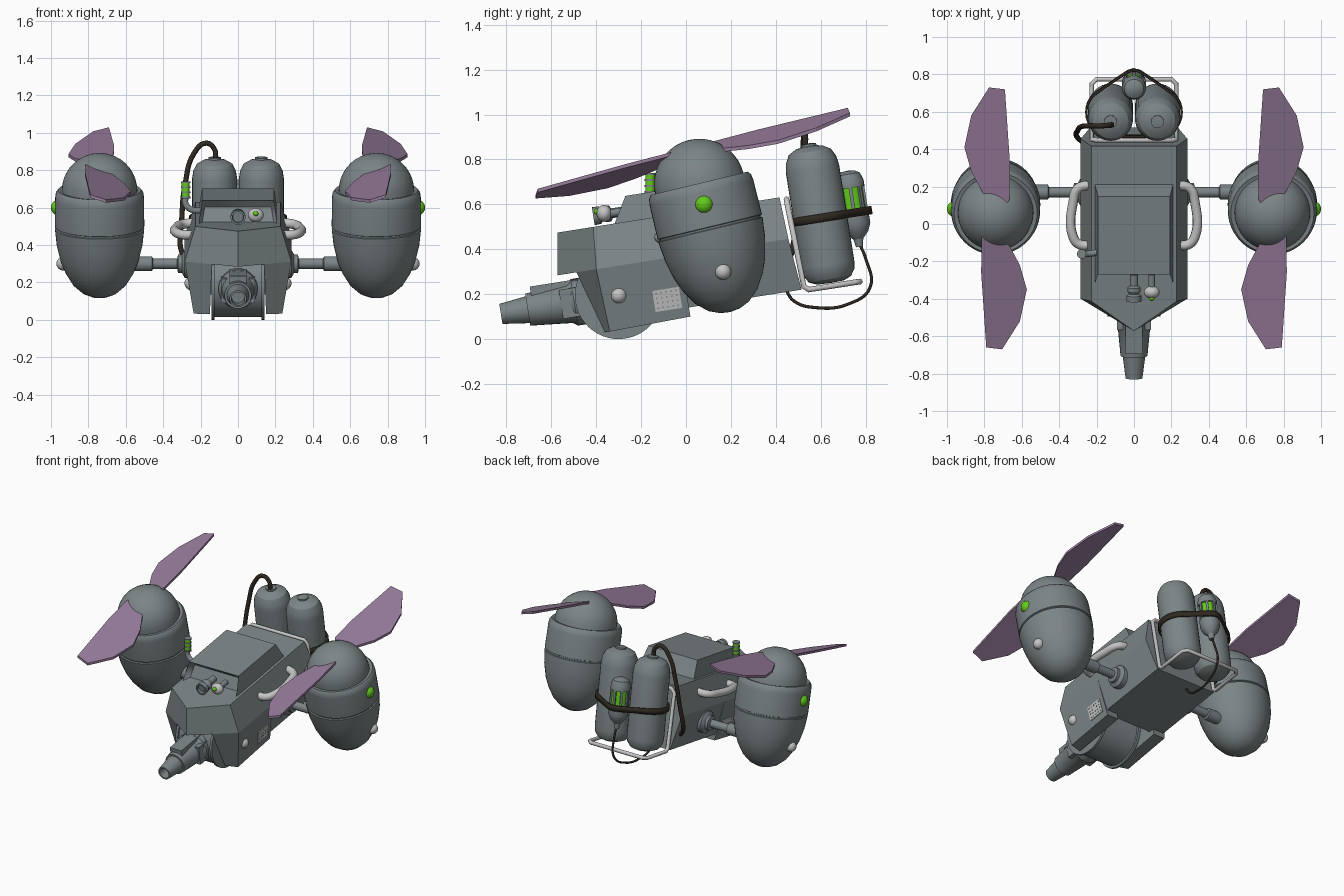
import bpy, bmesh, math
from mathutils import Matrix, Vector
from mathutils.geometry import convex_hull_2d

if "Cube" in bpy.data.objects:
    bpy.data.objects.remove(bpy.data.objects["Cube"])


def material(name, rgb):
    m = bpy.data.materials.new(name)
    m.diffuse_color = (*rgb, 1)
    m.use_nodes = True
    m.node_tree.nodes["Principled BSDF"].inputs["Base Color"].default_value = m.diffuse_color
    return m


GREY = material("steel grey", (0.20, 0.235, 0.24))
LIGHT = material("pale metal", (0.56, 0.55, 0.55))
PURPLE = material("blade purple", (0.31, 0.20, 0.33))
GREEN = material("glow green", (0.12, 0.60, 0.01))
DARK = material("dark rubber", (0.03, 0.022, 0.015))

T = Matrix.Rotation(math.radians(9), 4, 'X')      # nose-down fuselage frame
I = Matrix.Identity(4)


def move(x, y, z):
    return Matrix.Translation((x, y, z))


def rot(deg, axis):
    return Matrix.Rotation(math.radians(deg), 4, axis)


def finish(name, bm, mat, M, angle=35):
    bmesh.ops.remove_doubles(bm, verts=bm.verts, dist=1e-5)
    bmesh.ops.transform(bm, matrix=M, verts=bm.verts)
    bmesh.ops.recalc_face_normals(bm, faces=bm.faces)
    me = bpy.data.meshes.new(name)
    bm.to_mesh(me)
    bm.free()
    ob = bpy.data.objects.new(name, me)
    bpy.context.collection.objects.link(ob)
    me.materials.append(mat)
    bpy.ops.object.select_all(action='DESELECT')
    ob.select_set(True)
    bpy.context.view_layer.objects.active = ob
    bpy.ops.object.shade_smooth_by_angle(angle=math.radians(angle))
    return ob


def loft(name, loops, mat=GREY, M=I, caps=True, angle=10):
    """Join equal-length closed loops of points into a shell."""
    bm = bmesh.new()
    rings = [[bm.verts.new(p) for p in loop] for loop in loops]
    n = len(rings[0])
    for a, b in zip(rings, rings[1:]):
        for i in range(n):
            bm.faces.new((a[i], a[(i + 1) % n], b[(i + 1) % n], b[i]))
    if caps:
        bm.faces.new(rings[0])
        bm.faces.new(rings[-1])
    return finish(name, bm, mat, M, angle)


def revolve(name, profile, mat=GREY, M=I, segs=40):
    """Spin (radius, height) points around local z."""
    loops = [[(r * math.cos(2 * math.pi * i / segs), r * math.sin(2 * math.pi * i / segs), h)
              for i in range(segs)] for r, h in profile]
    return loft(name, loops, mat, M, caps=False, angle=32)


def rod(name, r, a, b, mat=GREY, M=I, segs=24):
    return revolve(name, [(0, a), (r, a), (r, b), (0, b)], mat, M, segs)


def ball(name, r, pos, mat, squash=(1, 1, 1)):
    bm = bmesh.new()
    bmesh.ops.create_uvsphere(bm, u_segments=20, v_segments=12, radius=r)
    return finish(name, bm, mat, move(*pos) @ Matrix.Diagonal((*squash, 1)), 60)


def box(name, c, s, mat=GREY, M=I):
    bm = bmesh.new()
    bmesh.ops.create_cube(bm, size=1)
    return finish(name, bm, mat, M @ move(*c) @ Matrix.Diagonal((*s, 1)))


def tube(name, pts, r, mat, M=I, cyclic=False, smooth=True):
    cu = bpy.data.curves.new(name, 'CURVE')
    cu.dimensions = '3D'
    cu.bevel_depth, cu.bevel_resolution, cu.use_fill_caps = r, 3, True
    cu.resolution_u = 6
    sp = cu.splines.new('BEZIER' if smooth else 'POLY')
    if smooth:
        sp.bezier_points.add(len(pts) - 1)
        for bp, p in zip(sp.bezier_points, pts):
            bp.co = M @ Vector(p)
            bp.handle_left_type = bp.handle_right_type = 'AUTO'
    else:
        sp.points.add(len(pts) - 1)
        for q, p in zip(sp.points, pts):
            q.co = (*(M @ Vector(p)), 1)
    sp.use_cyclic_u = cyclic
    ob = bpy.data.objects.new(name, cu)
    bpy.context.collection.objects.link(ob)
    cu.materials.append(mat)
    bpy.ops.object.select_all(action='DESELECT')
    ob.select_set(True)
    bpy.context.view_layer.objects.active = ob
    bpy.ops.object.convert(target='MESH')
    bpy.ops.object.shade_smooth_by_angle(angle=math.radians(50))


def sym(half, v):
    """Mirror a half outline (x, u) into a closed loop at height v."""
    return [(x, u, v) for x, u in half] + [(-x, u, v) for x, u in reversed(half) if x > 0]


# Fuselage: pointed hood, rear lower hull, canopy
loft("hood", [sym([(0, -.521), (.285, -.346), (.285, .52)], .37),
              sym([(0, -.491), (.228, -.33), (.228, .51)], .558)], M=T)
loft("rear_hull", [sym([(.235, 0), (.235, .543)], .137), sym([(.285, 0), (.285, .52)], .37)], M=T)
canopy = loft("canopy", [sym([(.21, -.235), (.21, .303)], .555), sym([(.192, -.167), (.192, .255)], .672)], M=T)
bm = bmesh.new()
bm.from_mesh(canopy.data)
front = min(bm.faces, key=lambda f: f.normal.y)
out = front.normal.copy()
bmesh.ops.inset_region(bm, faces=[front], thickness=.022)
bmesh.ops.translate(bm, verts=front.verts, vec=-out * .05)
bm.to_mesh(canopy.data)
bm.free()

# Visor camera and lamp
CAM = move(0, -.27, .57) @ T @ rot(90, 'X')
revolve("camera", [(0, 0), (.022, 0), (.022, .06), (.036, .07), (.036, .09), (.026, .105),
                   (.04, .115), (.04, .145), (.03, .145), (.028, .13), (0, .13)], GREY, CAM, 20)
rod("lamp_stem", .018, 0, .1, GREY, CAM @ move(.095, 0, 0))
ball("lamp", .042, (.095, -.365, .56), LIGHT, (1, .8, .9))
ball("lamp_core", .014, (.095, -.397, .568), GREEN)

# Gun drum and barrel
DRUM = move(0, -.3, .195) @ T
rod("drum", .18, -.13, .13, GREY, DRUM @ rot(90, 'Y'), 48)
GUN = DRUM @ rot(90, 'X')
revolve("gun", [(0, .1), (.105, .1), (.105, .2), (.09, .22), (.072, .41), (.06, .41), (.058, .43),
                (.045, .531), (.036, .531), (.034, .46), (0, .46)], GREY, GUN, 28)
box("gun_rib", (0, .075, .27), (.09, .05, .23), GREY, GUN)
for s in (-.075, .075):
    box("gun_cheek", (s, 0, .2), (.03, .13, .12), GREY, GUN)

for s in (-1, 1):
    # Side skirts beside the drum, vents and hub caps
    loft("skirt", [[(s * .15, -.351, .086), (s * .237, -.33, .086), (s * .237, .035, .096), (s * .15, .035, .096)],
                   [(s * .14, -.435, .37), (s * .285, -.346, .37), (s * .285, .035, .37), (s * .15, .035, .37)]], M=T)
    rod("drum_disc", .195, .125, .142, GREY, DRUM @ rot(90 * s, 'Y'), 48)
    loft("vent", [[(s * (.237 + (v - .09) * .17 + d), u, v) for u, v in
                   ((-.115, .14), (.005, .14), (.005, .235), (-.115, .235))] for d in (-.004, .004)], LIGHT, T)
    for i in range(5):
        for j in range(4):
            u, v = -.1 + i * .0225, .155 + j * .022
            box("vent_hole", (s * (.237 + (v - .09) * .17 + .002), u, v), (.008, .007, .007), GREY, T)
    ball("hub_cap", .036, (s * .25, -.30, .195), LIGHT)

    # Axle with collars
    AX = move(0, .17, .30) @ rot(90 * s, 'Y')
    revolve("axle", [(0, .2), (.075, .2), (.075, .285), (.05, .3), (.05, .32), (.028, .325), (.028, .455),
                     (.04, .46), (.04, .6), (0, .6)], GREY, AX, 28)

    # Side grab bars
    tube("grab_bar", [(s * x, y, z) for x, y, z in (
        (.22, -.11, .455), (.29, -.11, .455), (.325, -.07, .465), (.325, .12, .495), (.30, .19, .51),
        (.23, .21, .52))], .026, LIGHT)

    # Rotor pod: hull with seam and dome
    POD = move(s * .74, .06, .69) @ rot(13.5, 'X')
    revolve("pod", [(0, 0), (.205, 0), (.222, .004), (.234, -.012), (.238, -.04), (.239, -.195), (.231, -.198),
                    (.231, -.206), (.239, -.209), (.229, -.30), (.207, -.39), (.182, -.45), (.142, -.515),
                    (.092, -.56), (.045, -.58), (0, -.586)], GREY, POD, 48)
    revolve("pod_dome", [(.202 * math.cos(a * math.pi / 20), .202 * math.sin(a * math.pi / 20))
                         for a in range(11)], GREY, POD, 48)
    rod("pod_light_ring", .046, .2, .232, GREY, move(s * .74, .08, .60) @ rot(90 * s, 'Y'))
    ball("pod_light", .041, (s * .962, .08, .60), GREEN, (.93, 1, 1))
    ball("pod_cap", .036, (s * .935, .165, .30), LIGHT)

    # Two pitched blades, half-turn copies of one outline
    outline = [(-.035, .70), (.05, .69), (.077, .29), (.075, .10), (.04, .06), (-.06, .12),
               (-.13, .25), (-.167, .38), (-.13, .55)]
    for turn in (1, -1):
        loft("rotor_blade", [[(s * (.74 - x * turn), .03 + y * turn, .827 + .261 * y * turn + .29 * x + d)
                              for x, y in outline] for d in (-.008, .008)], PURPLE)

    # Large tank
    revolve("tank", [(0, .146), (.06, .148), (.095, .163), (.116, .195), (.12, .23), (.12, .66), (.114, .70),
                     (.095, .737), (.06, .757), (.034, .762), (.034, .772), (0, .776)],
            GREY, T @ move(s * .125, .675, 0), 32)

# Small glowing canister with cage bars
CAN = T @ move(0, .828, 0)
revolve("canister_top", [(0, .55), (.064, .55), (.064, .58), (.052, .612), (.03, .625), (0, .628)], GREY, CAN, 28)
rod("canister_glow", .054, .41, .56, GREEN, CAN)
revolve("canister_base", [(0, .43), (.064, .43), (.064, .385), (.05, .35), (.022, .32), (.016, .285), (0, .285)],
        GREY, CAN, 28)
for i in range(8):
    box("canister_bar", (.056, 0, .49), (.014, .016, .14), GREY, CAN @ rot(i * 45, 'Z'))

# Strap around all tanks
pts = [Vector((x + r * math.cos(a * math.pi / 16), u + r * math.sin(a * math.pi / 16)))
       for x, u, r in ((-.125, .675, .124), (.125, .675, .124), (0, .828, .068)) for a in range(32)]
hull = [pts[i] for i in convex_hull_2d(pts)]
strap = loft("strap", [[(p.x, p.y, v) for p in hull] for v in (.42, .457)], DARK, T, caps=False, angle=40)
mod = strap.modifiers.new("thickness", 'SOLIDIFY')
mod.thickness, mod.offset = .012, 1

# Tank rack
tube("tank_rack", [(.2, .54, .545), (.225, .54, .52), (.225, .555, .15), (.225, .575, .132), (.225, .78, .132),
                   (.2, .805, .132), (-.2, .805, .132), (-.225, .78, .132), (-.225, .575, .132),
                   (-.225, .555, .15), (-.225, .54, .52), (-.2, .54, .545)], .013, LIGHT, T, True, False)

# Hoses
tube("tank_hose", [(-.12, .53, .85), (-.125, .53, .91), (-.17, .525, .945), (-.235, .525, .89), (-.282, .52, .73),
                   (-.30, .50, .55), (-.30, .46, .36), (-.25, .42, .30)], .014, DARK)
tube("canister_cable", [(0, .775, .42), (0, .80, .36), (-.01, .82, .23), (-.03, .72, .155), (-.05, .58, .14),
                        (-.06, .48, .17), (-.06, .44, .23)], .007, DARK)

# Glowing side sensor on a bent arm
tube("sensor_arm", [(-.18, -.15, .585), (-.25, -.16, .59), (-.28, -.16, .62), (-.28, -.16, .66)], .017, GREY)
rod("sensor", .021, .65, .735, GREEN, move(-.28, -.16, 0), 16)
for z in (.65, .677, .704, .731):
    rod("sensor_ring", .025, z, z + .009, GREY, move(-.28, -.16, 0), 16)
